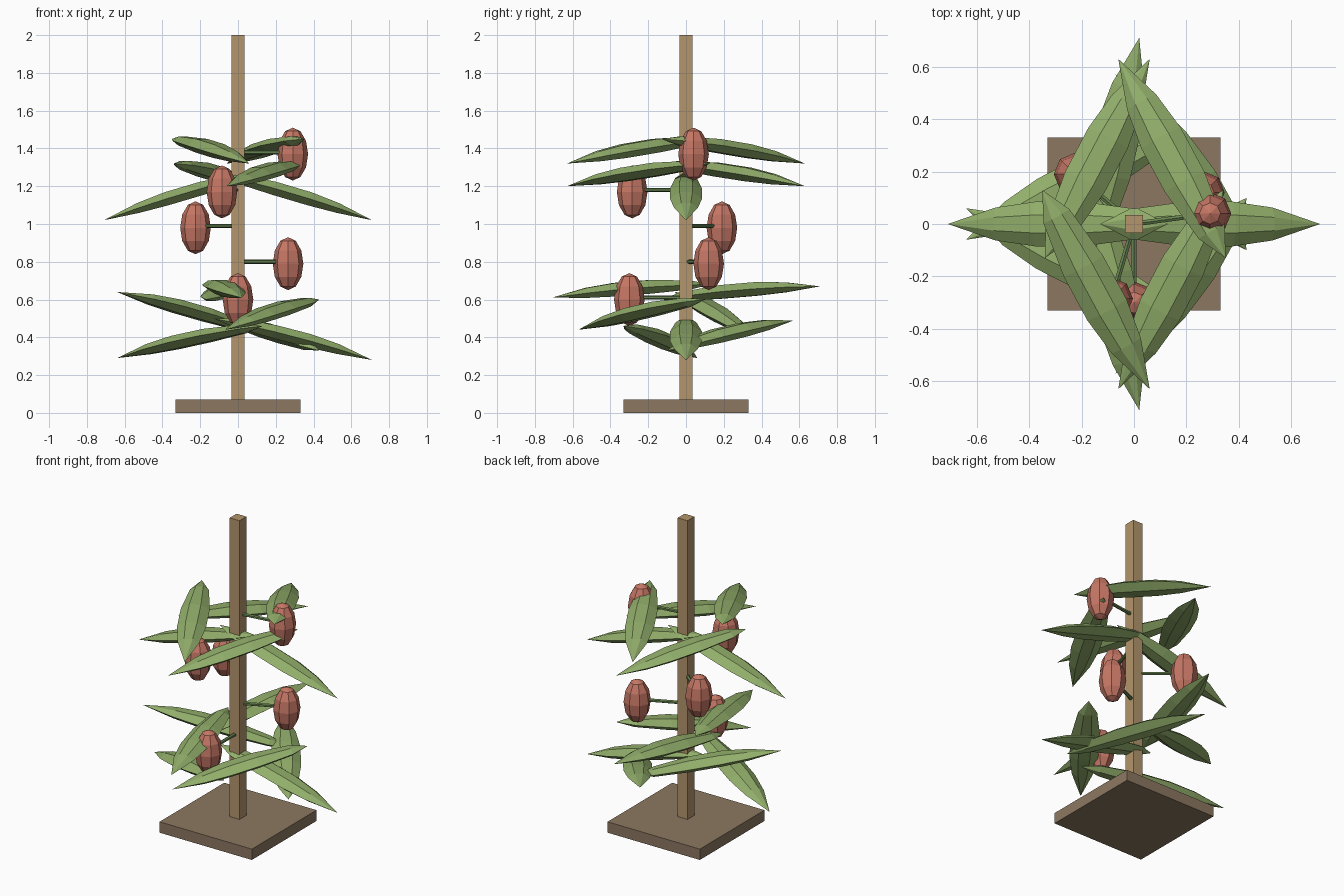
import bpy
import bmesh
from mathutils import Matrix, Vector

default_cube = bpy.data.objects.get("Cube")
if default_cube:
    bpy.data.objects.remove(default_cube, do_unlink=True)


def make_material(name, red, green, blue):
    """Flat material from display values, stored as linear values."""
    linear = [(channel / 255) ** 2.2 for channel in (red, green, blue)]
    material = bpy.data.materials.new(name)
    material.use_nodes = True
    colour = (*linear, 1)
    material.diffuse_color = colour
    material.node_tree.nodes["Principled BSDF"].inputs["Base Color"].default_value = colour
    return material


wood = make_material("light wood", 178, 148, 108)
dark_wood = make_material("dark wood", 139, 119, 97)
leaf_green = make_material("leaf green", 144, 172, 106)
stem_green = make_material("stem green", 104, 132, 82)
pod_red = make_material("pod red", 196, 118, 101)


def add_object(name, bm, material):
    bmesh.ops.recalc_face_normals(bm, faces=bm.faces[:])
    mesh = bpy.data.meshes.new(name)
    bm.to_mesh(mesh)
    bm.free()
    mesh.materials.append(material)
    thing = bpy.data.objects.new(name, mesh)
    bpy.context.collection.objects.link(thing)
    return thing


def add_box(name, width, bottom, top, material):
    bm = bmesh.new()
    placing = Matrix.Translation((0, 0, (bottom + top) / 2))
    scaling = Matrix.Diagonal((width, width, top - bottom, 1))
    bmesh.ops.create_cube(bm, size=1, matrix=placing @ scaling)
    return add_object(name, bm, material)


# Leaf outline: position along the leaf, share of the full width and depth
LEAF_STATIONS = [(0.13, 0.66), (0.38, 1), (0.6, 1), (0.78, 0.74)]
LEAF_SECTION = [(1, 0), (0.4, 1), (-0.4, 1), (-1, 0), (-0.4, -1), (0.4, -1)]


def add_leaf(name, base, tip, half_width=0.085, half_depth=0.036):
    """Faceted spindle running from base to tip, lying flat."""
    base, tip = Vector(base), Vector(tip)
    along = tip - base
    side = along.cross(Vector((0, 0, 1))).normalized()
    up = side.cross(along).normalized()
    bm = bmesh.new()
    rings = []
    for place, share in LEAF_STATIONS:
        # a slight arch along the length
        centre = base + along * place + up * 0.06 * place * (1 - place)
        rings.append([bm.verts.new(centre + side * u * half_width * share
                                   + up * v * half_depth * share)
                      for u, v in LEAF_SECTION])
    count = len(LEAF_SECTION)
    for lower, upper in zip(rings, rings[1:]):
        for i in range(count):
            j = (i + 1) % count
            bm.faces.new((lower[i], lower[j], upper[j], upper[i]))
    for point, ring in ((base, rings[0]), (tip, rings[-1])):
        apex = bm.verts.new(point)
        for i in range(count):
            bm.faces.new((apex, ring[i], ring[(i + 1) % count]))
    return add_object(name, bm, leaf_green)


def add_pod(name, centre):
    bm = bmesh.new()
    shape = Matrix.Translation(centre) @ Matrix.Diagonal((0.081, 0.081, 0.14, 1))
    bmesh.ops.create_uvsphere(bm, u_segments=8, v_segments=6, radius=1, matrix=shape)
    return add_object(name, bm, pod_red)


def add_stem(name, centre):
    """Thin level rod from the post to a pod."""
    reach = Vector((centre[0], centre[1], 0))
    turn = reach.to_track_quat("Z", "Y").to_matrix().to_4x4()
    middle = reach / 2 + Vector((0, 0, centre[2] + 0.01))
    bm = bmesh.new()
    bmesh.ops.create_cone(bm, cap_ends=True, segments=6, radius1=0.011, radius2=0.011,
                          depth=reach.length, matrix=Matrix.Translation(middle) @ turn)
    return add_object(name, bm, stem_green)


# Stand
add_box("base_plate", 0.66, 0, 0.07, dark_wood)
add_box("post", 0.07, 0.07, 2, wood)

# Upper leaves, each paired with its half-turn copy
for turn, word in ((1, "left"), (-1, "right")):
    add_leaf(f"upper_drooping_leaf_{word}", (-0.13 * turn, 0, 1.27), (0.71 * turn, 0, 1.02))
    add_leaf(f"upper_high_leaf_{word}", (-0.35 * turn, 0.13 * turn, 1.45),
             (0.06 * turn, -0.63 * turn, 1.32))
    add_leaf(f"upper_low_leaf_{word}", (0.34 * turn, 0.13 * turn, 1.32),
             (-0.06 * turn, -0.63 * turn, 1.2))

# Lower leaves
add_leaf("lower_drooping_leaf", (-0.13, 0, 0.5), (0.71, 0, 0.28))
add_leaf("lower_front_leaf", (-0.16, 0.13, 0.68), (0.02, -0.71, 0.61))
add_leaf("lower_back_leaf", (-0.17, -0.13, 0.6), (0.02, 0.71, 0.67))
add_leaf("lower_front_slanted_leaf", (0.43, 0.1, 0.6), (-0.07, -0.57, 0.44))
add_leaf("lower_back_slanted_leaf", (0.43, -0.1, 0.33), (-0.07, 0.57, 0.49))
add_leaf("lower_right_raised_leaf", (0.13, 0.33, 0.42), (-0.64, -0.06, 0.64))
add_leaf("lower_right_hanging_leaf", (0.13, -0.33, 0.46), (-0.64, 0.06, 0.29))

# Pods on their stems
POD_CENTRES = [(0.29, 0.04, 1.37), (-0.085, -0.285, 1.17), (-0.225, 0.19, 0.98),
               (0.265, 0.12, 0.79), (0, -0.3, 0.6)]
for number, centre in enumerate(POD_CENTRES, 1):
    add_pod(f"pod_{number}", centre)
    add_stem(f"stem_{number}", centre)
